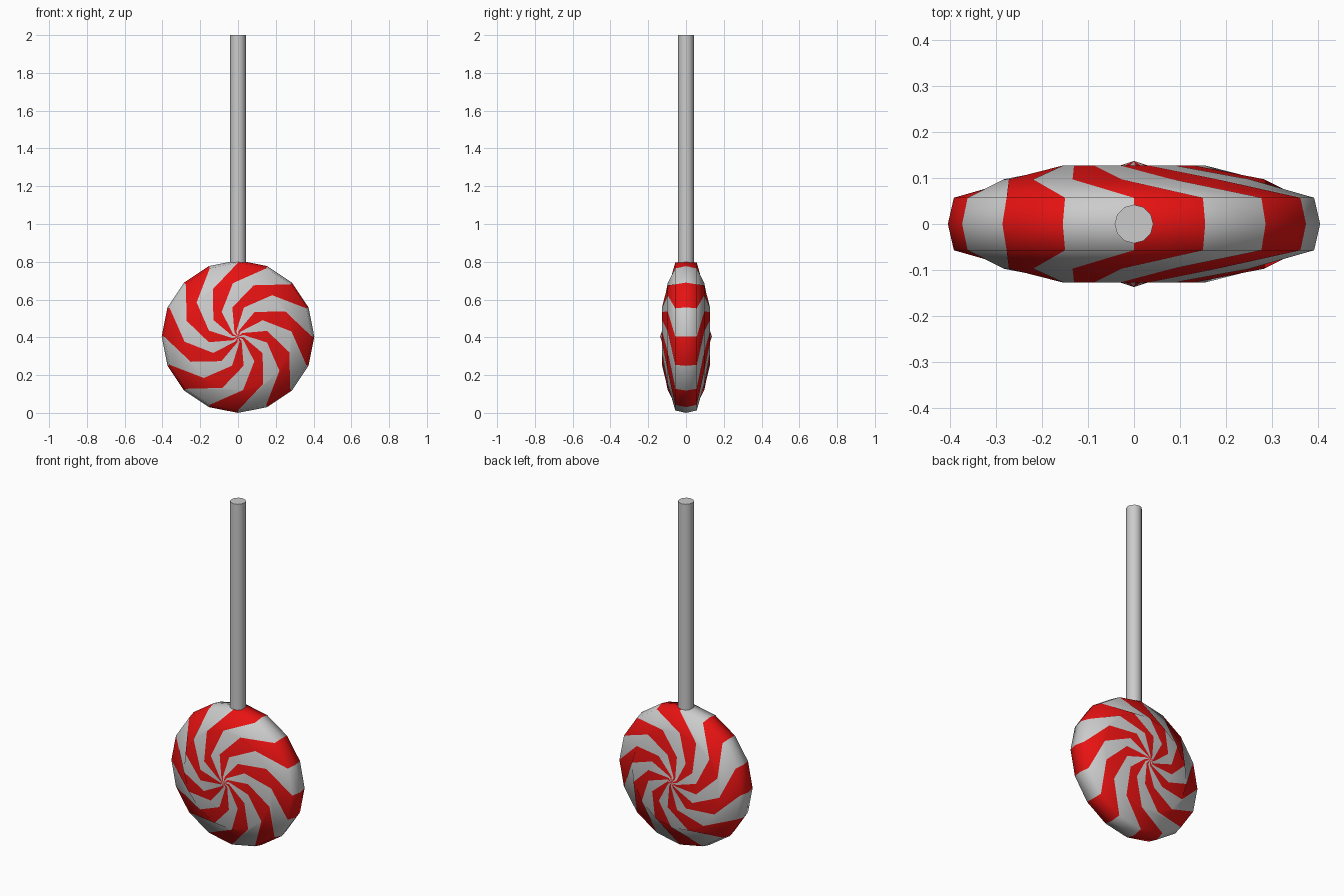
import bpy, bmesh
from math import sin, cos, radians

if "Cube" in bpy.data.objects:
    bpy.data.objects.remove(bpy.data.objects["Cube"])

N = 16          # sides of the disc
CZ = 0.404      # height of the disc centre
# half profile: radius, depth, twist in degrees
HALF = [(0.391, 0.057, 0), (0.284, 0.097, 28), (0.157, 0.127, 56), (0.03, 0.127, 84)]
TIP = 0.137

red = bpy.data.materials.new("red_candy")
red.diffuse_color = (0.8, 0.006, 0.006, 1)
red.use_nodes = True
red.node_tree.nodes["Principled BSDF"].inputs["Base Color"].default_value = red.diffuse_color

# Swirled candy disc: mirrored twisted rings around the y axis
bm = bmesh.new()


def ring(r, y, twist):
    angles = [radians(360 * i / N + twist) for i in range(N)]
    return [bm.verts.new((r * cos(a), y, CZ + r * sin(a))) for a in angles]


rim = ring(0.404, 0, 0)
for side in (-1, 1):
    rings = [rim] + [ring(r, side * y, t) for r, y, t in HALF]
    tip = bm.verts.new((0, side * TIP, CZ))
    for i in range(N):
        j = (i + 1) % N
        strip = [bm.faces.new((a[i], a[j], b[j], b[i])) for a, b in zip(rings, rings[1:])]
        strip.append(bm.faces.new((rings[-1][i], rings[-1][j], tip)))
        for f in strip:
            f.material_index = i % 2      # alternate plain and red stripes
            f.smooth = True
bmesh.ops.recalc_face_normals(bm, faces=bm.faces)
mesh = bpy.data.meshes.new("candy_disc")
bm.to_mesh(mesh)
bm.free()
mesh.materials.append(None)
mesh.materials.append(red)
disc = bpy.data.objects.new("candy_disc", mesh)
bpy.context.collection.objects.link(disc)

# Stick
z0, z1 = 0.78, 2.0
bpy.ops.mesh.primitive_cylinder_add(vertices=12, radius=0.042, depth=z1 - z0,
                                    location=(0, 0, (z0 + z1) / 2))
stick = bpy.context.object
stick.name = "stick"
bpy.ops.object.shade_smooth_by_angle(angle=radians(40))
